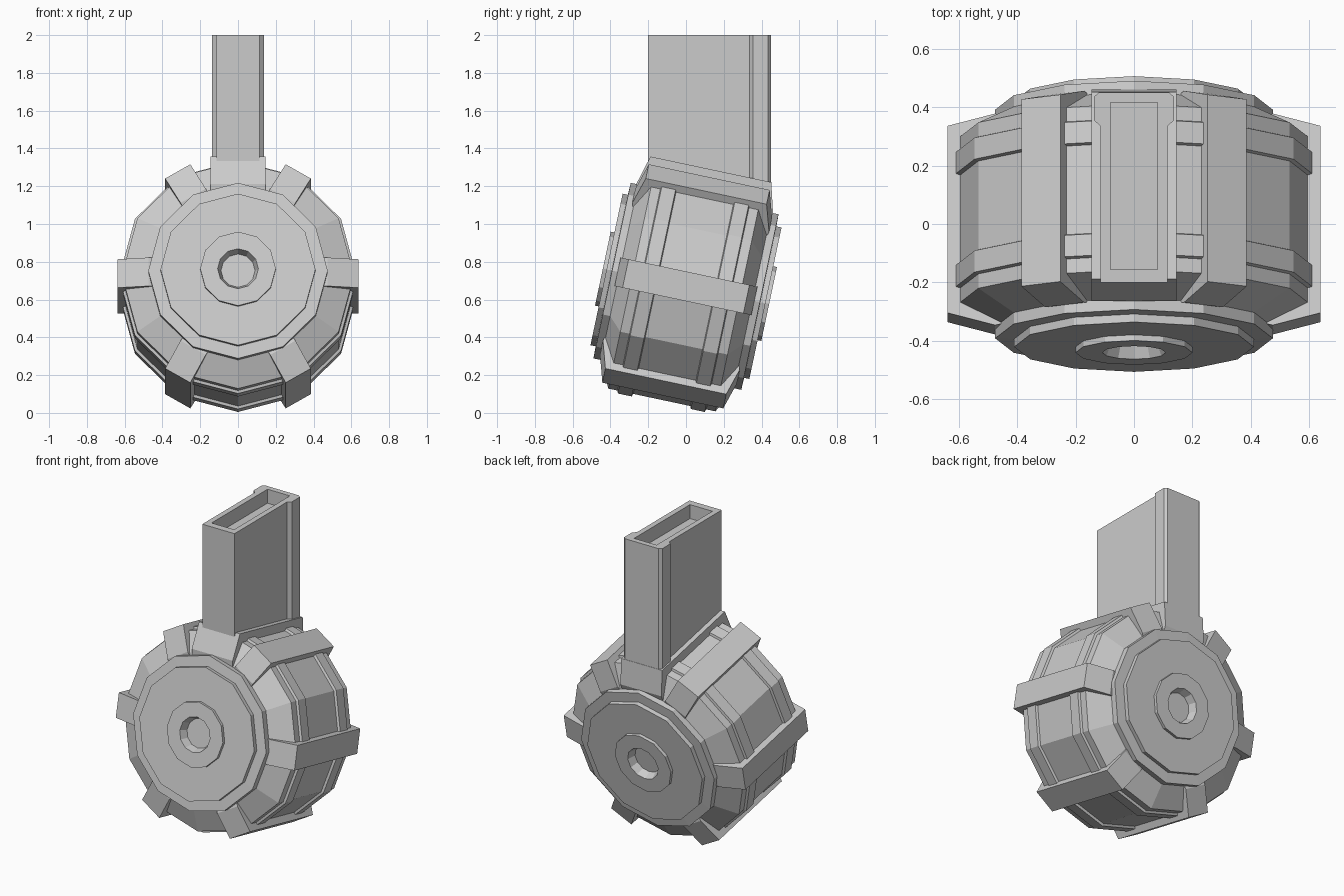
import bpy, bmesh
from math import pi, sin, cos, radians
from mathutils import Matrix

if "Cube" in bpy.data.objects:
    bpy.data.objects.remove(bpy.data.objects["Cube"])

# The drum leans back: its axis runs along local y, tilted about x
TILT = Matrix.Translation((0, 0, 0.67)) @ Matrix.Rotation(radians(-12), 4, 'X')


def finish(name, bm, matrix=Matrix()):
    bmesh.ops.recalc_face_normals(bm, faces=bm.faces)
    bm.transform(matrix)
    mesh = bpy.data.meshes.new(name)
    bm.to_mesh(mesh)
    bm.free()
    ob = bpy.data.objects.new(name, mesh)
    bpy.context.collection.objects.link(ob)
    return ob


def lathe(name, profile, sides=12):
    """Closed solid of revolution about y from (radius, y) points."""
    bm = bmesh.new()
    rings = [[bm.verts.new((r * cos(2 * pi * i / sides), y, r * sin(2 * pi * i / sides)))
              for i in range(sides)] for r, y in profile]
    for a, b in zip(rings, rings[1:]):
        for i in range(sides):
            j = (i + 1) % sides
            bm.faces.new((a[i], a[j], b[j], b[i]))
    bm.faces.new(rings[0])
    bm.faces.new(rings[-1])
    return finish(name, bm, TILT)


def prism(name, points, direction, matrix=Matrix()):
    """Extrude a flat polygon along a direction."""
    bm = bmesh.new()
    face = bm.faces.new([bm.verts.new(p) for p in points])
    ext = bmesh.ops.extrude_face_region(bm, geom=[face])
    bmesh.ops.translate(bm, vec=direction,
                        verts=[v for v in ext['geom'] if isinstance(v, bmesh.types.BMVert)])
    return finish(name, bm, matrix)


def both_ends(half):
    """Mirror a half profile that runs from the back end to the middle."""
    return half + [(r, -y) for r, y in reversed(half)]


# Drum shell with two raised ridges and sloped shoulders
lathe("drum_shell", both_ends([(0.475, 0.36), (0.615, 0.29), (0.615, 0.24),
                               (0.63, 0.235), (0.63, 0.16), (0.615, 0.155)]))

# Stepped end caps with hub and sunken centre, one lathe through the drum
lathe("end_caps", both_ends([(0.09, 0.40), (0.108, 0.45), (0.20, 0.45), (0.20, 0.43),
                             (0.41, 0.43), (0.41, 0.402), (0.475, 0.40), (0.475, 0.35)]))


# Clamps around the rim; the wide top one is the collar of the feed tower
def clamp(name, angle, half_width, radius):
    side = [(0.37, 0.475), (0.327, radius), (-0.327, radius),
            (-0.37, 0.475), (-0.36, 0.43), (0.36, 0.43)]
    prism(name, [(-half_width, y, r) for y, r in side], (2 * half_width, 0, 0),
          TILT @ Matrix.Rotation(radians(angle), 4, 'Y'))


for k, a in enumerate((30, 90, 150, 210, 270, 330)):
    clamp(f"rim_clamp_{k + 1}", a, 0.077, 0.638)
clamp("tower_collar", 0, 0.146, 0.633)

# Feed tower: upright column, wider at the back
half = [(0.115, -0.20), (0.115, 0.335), (0.137, 0.355), (0.137, 0.435), (0.12, 0.45)]
outline = half + [(-x, y) for x, y in reversed(half)]
tower = prism("feed_tower", [(x, y, 1.12) for x, y in outline], (0, 0, 0.88))

# Shallow opening in the top of the tower
cutter = prism("opening_cutter", [(x, y, 1.91) for x, y in
               ((-0.08, -0.155), (0.08, -0.155), (0.08, 0.415), (-0.08, 0.415))], (0, 0, 0.2))
cutter.hide_render = True
cutter.hide_viewport = True
cut = tower.modifiers.new("opening", 'BOOLEAN')
cut.operation = 'DIFFERENCE'
cut.solver = 'EXACT'
cut.object = cutter
